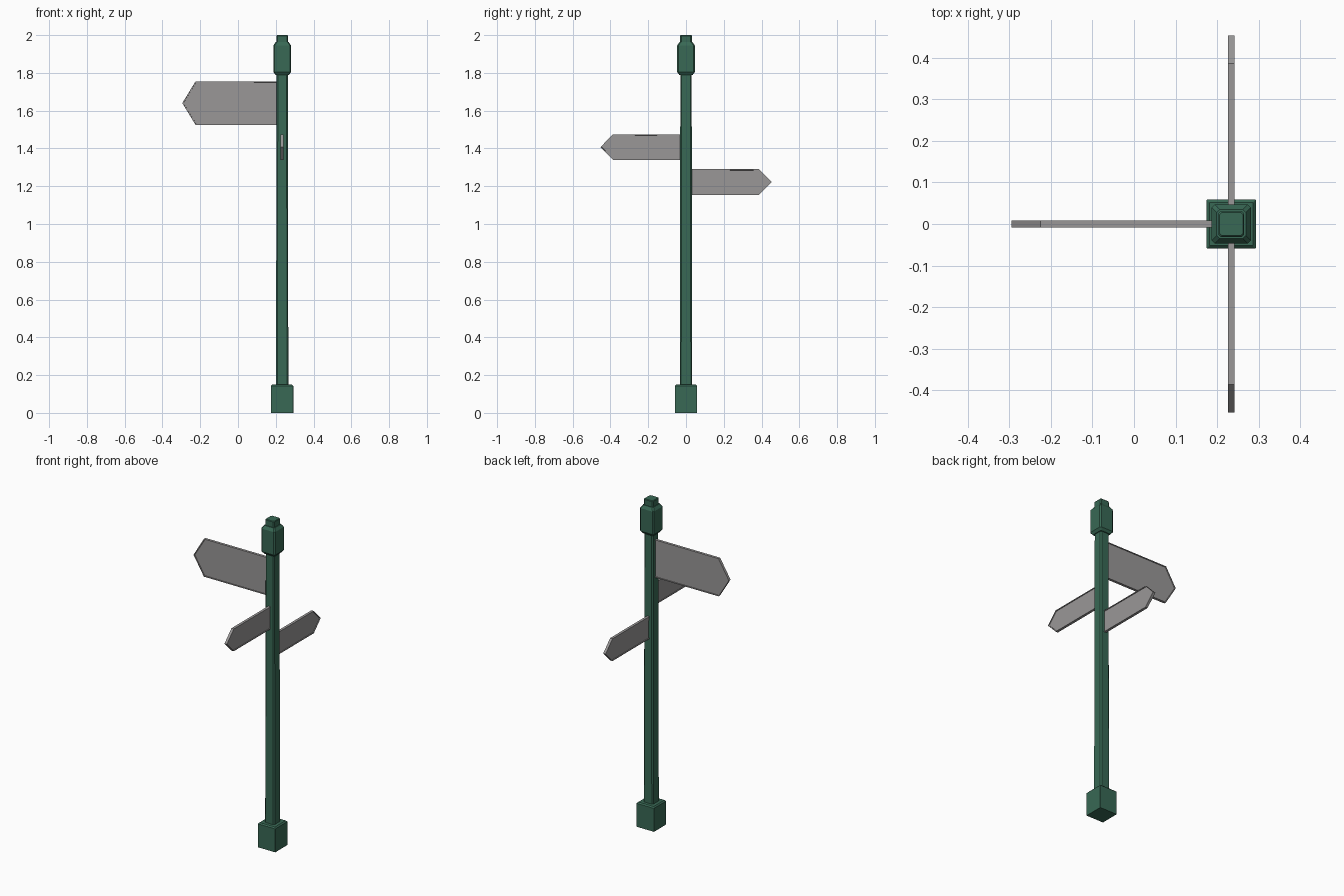
import bpy
import bmesh
from mathutils import Matrix, Vector

cube = bpy.data.objects.get("Cube")
if cube:
    bpy.data.objects.remove(cube, do_unlink=True)

POST_X = 0.234


def make_material(name, color):
    mat = bpy.data.materials.new(name)
    mat.use_nodes = True
    mat.diffuse_color = color
    mat.node_tree.nodes["Principled BSDF"].inputs["Base Color"].default_value = color
    return mat


green = make_material("dark green paint", (0.04, 0.14, 0.09, 1))
grey = make_material("grey metal", (0.32, 0.31, 0.31, 1))


def finish(name, bm, mat):
    bmesh.ops.recalc_face_normals(bm, faces=bm.faces)
    mesh = bpy.data.meshes.new(name)
    bm.to_mesh(mesh)
    bm.free()
    mesh.materials.append(mat)
    obj = bpy.data.objects.new(name, mesh)
    bpy.context.collection.objects.link(obj)
    return obj


def square_column(name, sections, chamfer):
    """Stack square rings with cut corners, given as (height, half width)."""
    bm = bmesh.new()
    rings = []
    for z, half in sections:
        inner = half - chamfer
        ring = []
        for sx, sy in ((1, 1), (-1, 1), (-1, -1), (1, -1)):
            pair = [(sx * half, sy * inner), (sx * inner, sy * half)]
            if sx * sy < 0:
                pair.reverse()
            ring += [bm.verts.new((x, y, z)) for x, y in pair]
        rings.append(ring)
    for low, high in zip(rings, rings[1:]):
        for i in range(len(low)):
            j = (i + 1) % len(low)
            bm.faces.new((low[i], low[j], high[j], high[i]))
    bm.faces.new(rings[0])
    bm.faces.new(rings[-1])
    obj = finish(name, bm, green)
    obj.location.x = POST_X
    return obj


def arrow_sign(name, length, tip, height, z, angle):
    """Pointed board along local +x, with a thin raised rim on both sides."""
    h, t = height / 2, 0.008
    shape = [(0, -h), (length - tip, -h), (length, 0), (length - tip, h), (0, h)]
    bm = bmesh.new()
    face = bm.faces.new([bm.verts.new((x, -t, y)) for x, y in shape])
    result = bmesh.ops.extrude_face_region(bm, geom=[face])
    moved = [v for v in result["geom"] if isinstance(v, bmesh.types.BMVert)]
    bmesh.ops.translate(bm, verts=moved, vec=(0, 2 * t, 0))
    bmesh.ops.recalc_face_normals(bm, faces=bm.faces)
    # Recess both broad panels inside their rims
    panels = [f for f in bm.faces if abs(f.normal.y) > 0.9]
    bmesh.ops.inset_individual(bm, faces=panels, thickness=0.006)
    for panel in panels:
        ring = bmesh.ops.inset_individual(bm, faces=[panel], thickness=0.0005)
        shift = Vector((0, -0.004 if panel.normal.y > 0 else 0.004, 0))
        bmesh.ops.translate(bm, verts=panel.verts, vec=shift)
    bm.transform(Matrix.Rotation(angle, 4, "Z"))
    obj = finish(name, bm, grey)
    obj.location = (POST_X, 0, z)
    return obj


# Post, foot and top
square_column("base", [(0, 0.059), (0.143, 0.059), (0.15, 0.052)], 0.001)
square_column("post", [(0.14, 0.0325), (1.81, 0.03)], 0.007)
square_column("cap", [(1.79, 0.036), (1.805, 0.047), (1.945, 0.047), (1.963, 0.035)], 0.007)
square_column("finial", [(1.95, 0.031), (1.996, 0.031), (2.0, 0.028)], 0.006)

# Direction boards
QUARTER = 1.5707963
arrow_sign("large_sign", 0.529, 0.07, 0.23, 1.64, 2 * QUARTER)
arrow_sign("front_sign", 0.453, 0.067, 0.136, 1.407, -QUARTER)
arrow_sign("back_sign", 0.453, 0.067, 0.136, 1.222, QUARTER)
